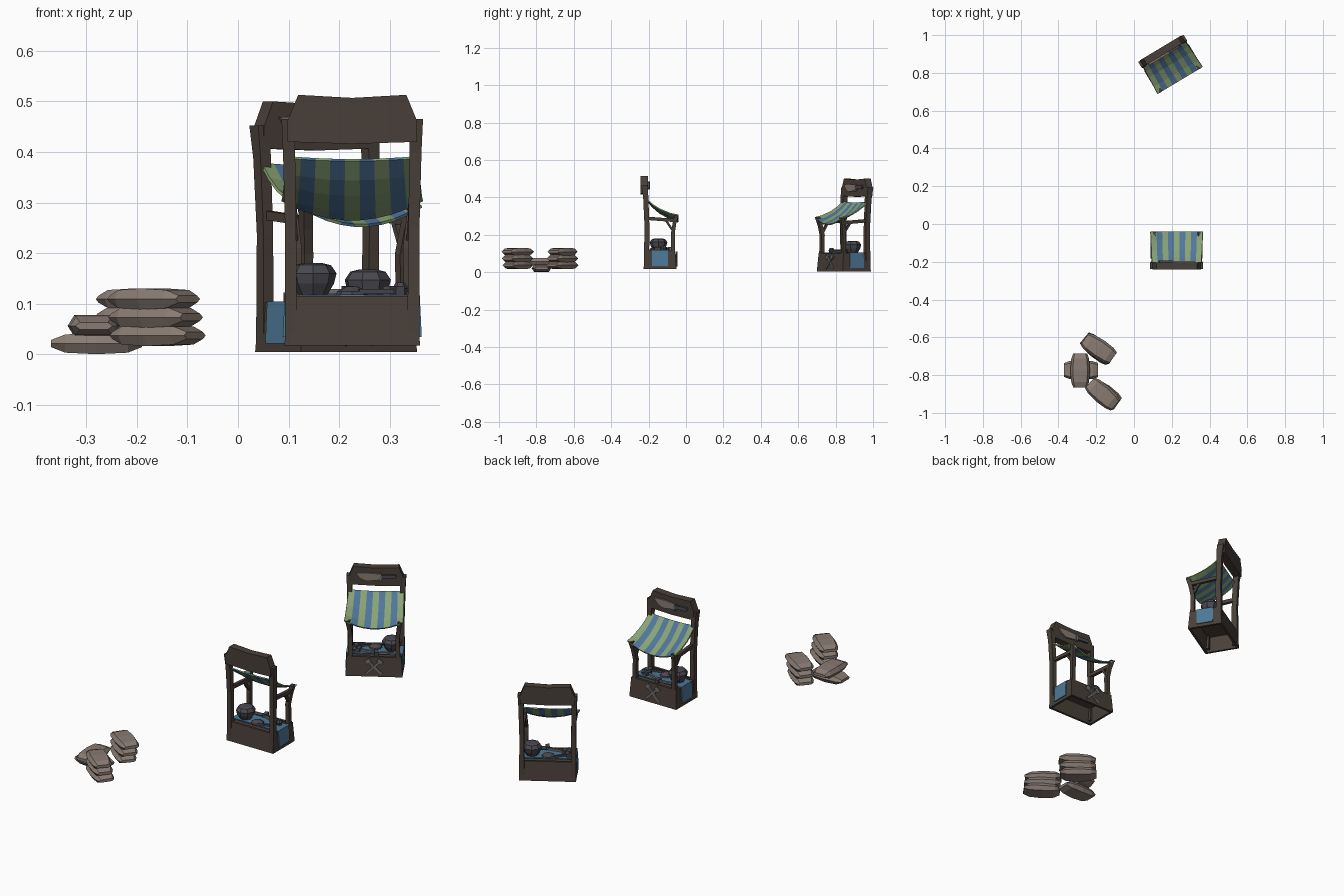
import bpy, bmesh, math
from mathutils import Matrix, Vector

if "Cube" in bpy.data.objects:
    bpy.data.objects.remove(bpy.data.objects["Cube"])


def material(name, r, g, b):
    m = bpy.data.materials.new(name)
    m.diffuse_color = (r, g, b, 1)
    m.use_nodes = True
    m.node_tree.nodes["Principled BSDF"].inputs["Base Color"].default_value = m.diffuse_color
    return m


WOOD = material("dark wood", 0.066, 0.05, 0.04)
GREEN = material("awning green", 0.25, 0.37, 0.18)
BLUE = material("awning blue", 0.08, 0.18, 0.33)
CLOTH = material("cloth blue", 0.075, 0.19, 0.31)
SACK = material("sack taupe", 0.25, 0.2, 0.17)
IRON = material("dark iron", 0.065, 0.065, 0.08)
STEEL = material("light steel", 0.17, 0.165, 0.17)


def finish(name, bm, mats, M):
    bmesh.ops.recalc_face_normals(bm, faces=bm.faces)
    me = bpy.data.meshes.new(name)
    bm.to_mesh(me)
    bm.free()
    for m in mats:
        me.materials.append(m)
    ob = bpy.data.objects.new(name, me)
    ob.matrix_world = M
    bpy.context.collection.objects.link(ob)
    return ob


def loft(name, rings, mat, M, closed=False):
    """Skin rings of equal point count; cap the ends or close into a loop."""
    bm = bmesh.new()
    vs = [[bm.verts.new(p) for p in r] for r in rings]
    n = len(rings[0])
    pairs = list(zip(vs, vs[1:])) + ([(vs[-1], vs[0])] if closed else [])
    for a, b in pairs:
        for i in range(n):
            j = (i + 1) % n
            bm.faces.new((a[i], a[j], b[j], b[i]))
    if not closed:
        bm.faces.new(vs[0])
        bm.faces.new(vs[-1])
    return finish(name, bm, [mat], M)


def rect(cx, cy, z, hx, hy):
    return [(cx - hx, cy - hy, z), (cx + hx, cy - hy, z),
            (cx + hx, cy + hy, z), (cx - hx, cy + hy, z)]


def box(name, c, s, mat, M):
    return loft(name, [rect(c[0], c[1], c[2] + k * s[2] / 2, s[0] / 2, s[1] / 2)
                       for k in (-1, 1)], mat, M)


def plate(name, outline, y0, y1, mat, M):
    """Outline in x,z pushed through y."""
    return loft(name, [[(x, y, z) for x, z in outline] for y in (y0, y1)], mat, M)


def turned(name, c, profile, mat, M, n=8):
    rings = [[(c[0] + r * math.cos(math.tau * i / n), c[1] + r * math.sin(math.tau * i / n), z)
              for i in range(n)] for r, z in profile]
    return loft(name, rings, mat, M)


def awning(p, M):
    # sagging cloth, one column of faces per stripe
    prof = [(0.07, 0.392), (0.035, 0.362), (0.0, 0.34), (-0.055, 0.317), (-0.098, 0.308)]
    cols = 10
    bm = bmesh.new()
    grid = []
    for k, (y, z) in enumerate(prof):
        row = []
        for i in range(cols):
            u = 2 * i / (cols - 1) - 1
            sag = (0.006 + 0.008 * k) * (1 - u * u)
            row.append(bm.verts.new((u * (0.13 + 0.002 * k), y, z - sag)))
        grid.append(row)
    for a, b in zip(grid, grid[1:]):
        for i in range(cols - 1):
            f = bm.faces.new((a[i], b[i], b[i + 1], a[i + 1]))
            f.material_index = i % 2
    ob = finish(p + "awning", bm, [GREEN, BLUE], M)
    sol = ob.modifiers.new("thickness", "SOLIDIFY")
    sol.thickness = 0.006


def stall(p, M):
    # flared hollow counter with open bottom
    loft(p + "counter_walls", [rect(0, 0, 0.017, 0.134, 0.088), rect(0, 0, 0.115, 0.129, 0.08),
                               rect(0, 0, 0.115, 0.117, 0.068), rect(0, 0, 0.017, 0.122, 0.076)],
         WOOD, M, closed=True)
    box(p + "counter_top", (0, 0, 0.103), (0.24, 0.142, 0.01), WOOD, M)
    # cloth over the counter and down both sides
    box(p + "cloth_top", (0, 0, 0.115), (0.264, 0.09, 0.005), CLOTH, M)
    for s, side in ((-1, "left_"), (1, "right_")):
        loft(p + side + "cloth", [rect(s * 0.1345, 0, 0.034, 0.003, 0.043),
                                  rect(s * 0.1305, 0, 0.117, 0.003, 0.043)], CLOTH, M)
        # posts
        loft(p + side + "back_post", [rect(s * 0.121, 0.072, 0.03, 0.012, 0.014),
                                      rect(s * 0.122, 0.070, 0.25, 0.011, 0.013),
                                      rect(s * 0.125, 0.076, 0.40, 0.012, 0.014),
                                      rect(s * 0.127, 0.083, 0.465, 0.013, 0.017)], WOOD, M)
        loft(p + side + "front_post", [rect(s * 0.116, -0.072, 0.03, 0.012, 0.011),
                                       rect(s * 0.112, -0.070, 0.13, 0.010, 0.010),
                                       rect(s * 0.110, -0.069, 0.21, 0.010, 0.010),
                                       rect(s * 0.116, -0.077, 0.26, 0.010, 0.010),
                                       rect(s * 0.123, -0.088, 0.304, 0.011, 0.011)], WOOD, M)
        # side rail and its short brace
        loft(p + side + "rail", [[(s * 0.118 + dx, y, z + dz) for dx, dz in
                                  ((-.008, -.009), (.008, -.009), (.008, .009), (-.008, .009))]
                                 for y, z in ((0.07, 0.288), (-0.085, 0.276))], WOOD, M)
        loft(p + side + "brace", [rect(s * 0.113, -0.066, 0.225, 0.006, 0.007),
                                  rect(s * 0.117, -0.03, 0.28, 0.006, 0.007)], WOOD, M)
    awning(p, M)
    # sign board
    half = [(0.128, 0.42), (0.128, 0.462), (0.107, 0.513)]
    board = half + [(0, 0.507)] + [(-x, z) for x, z in reversed(half)] + [(0, 0.416)]
    plate(p + "sign_board", board, 0.064, 0.103, WOOD, M)
    # knife on the sign
    plate(p + "knife_blade", [(-0.095, 0.482), (-0.075, 0.455), (-0.045, 0.442), (0.02, 0.45),
                              (0.02, 0.48), (-0.04, 0.484)], 0.056, 0.066, SACK, M)
    plate(p + "knife_handle", [(0.02, 0.455), (0.09, 0.459), (0.096, 0.469), (0.09, 0.478),
                               (0.02, 0.474)], 0.054, 0.066, IRON, M)
    plate(p + "knife_guard", [(0.016, 0.445), (0.026, 0.445), (0.026, 0.485), (0.016, 0.485)],
          0.053, 0.066, STEEL, M)
    # crossed tools on the counter front
    for s, n in ((-1, "left_"), (1, "right_")):
        T = M @ Matrix.Translation((0, -0.089 - 0.002 * s, 0.068)) @ Matrix.Rotation(s * 0.8, 4, 'Y')
        box(p + n + "crossed_shaft", (0, 0, 0), (0.011, 0.006, 0.1), STEEL, T)
        box(p + n + "crossed_head", (0, 0, 0.04), (0.026, 0.007, 0.018), STEEL, T)
    # goods on the counter
    turned(p + "iron_pot", (0.078, 0.008), [(0.028, 0.116), (0.042, 0.14), (0.047, 0.16),
                                            (0.036, 0.176), (0.02, 0.18)], IRON, M)
    turned(p + "small_pot", (-0.095, -0.02), [(0.012, 0.116), (0.016, 0.13), (0.009, 0.142)], IRON, M, 6)
    turned(p + "round_shield", (0.0, 0.025), [(0.032, 0.117), (0.03, 0.124), (0.01, 0.134)], IRON, M)
    for k, (x, y, a) in enumerate(((-0.055, 0.03, 0.35), (-0.04, -0.03, -0.3), (0.045, -0.052, 0.15))):
        T = M @ Matrix.Translation((x, y, 0.124)) @ Matrix.Rotation(a, 4, 'Z')
        box(p + f"tool_{k}_shaft", (0, 0, 0), (0.09, 0.011, 0.009), STEEL if k else IRON, T)
        box(p + f"tool_{k}_head", (-0.036, 0, 0.002), (0.018, 0.034, 0.018), IRON, T)


def sack(name, x, y, z, angle):
    # plump bag with pinched ends
    rings = []
    for t, w, h in ((-0.09, 0.037, 0.007), (-0.062, 0.047, 0.018), (0, 0.052, 0.021),
                    (0.062, 0.047, 0.018), (0.09, 0.037, 0.007)):
        rings.append([(t, -w, 0), (t, -w * 0.75, -h), (t, w * 0.75, -h),
                      (t, w, 0), (t, w * 0.75, h), (t, -w * 0.75, h)])
    M = Matrix.Translation((x, y, z)) @ Matrix.Rotation(math.radians(angle), 4, 'Z')
    loft(name, rings, SACK, M)


stall("near_stall_", Matrix.Translation((0.226, -0.139, 0)) @ Matrix.Rotation(math.pi, 4, 'Z'))
stall("far_stall_", Matrix.Translation((0.194, 0.844, -0.013)) @ Matrix.Rotation(math.radians(31), 4, 'Z'))

# sack piles
for i in range(3):
    sack(f"rear_sack_{i}", -0.19 + 0.004 * (i - 1), -0.66, 0.037 + 0.036 * i, -37 + 3 * (i - 1))
    sack(f"front_sack_{i}", -0.163 - 0.004 * (i - 1), -0.90, 0.037 + 0.036 * i, -38 - 3 * (i - 1))
sack("low_sack", -0.28, -0.773, 0.021, 0)
sack("crossed_sack", -0.285, -0.775, 0.056, 90)
